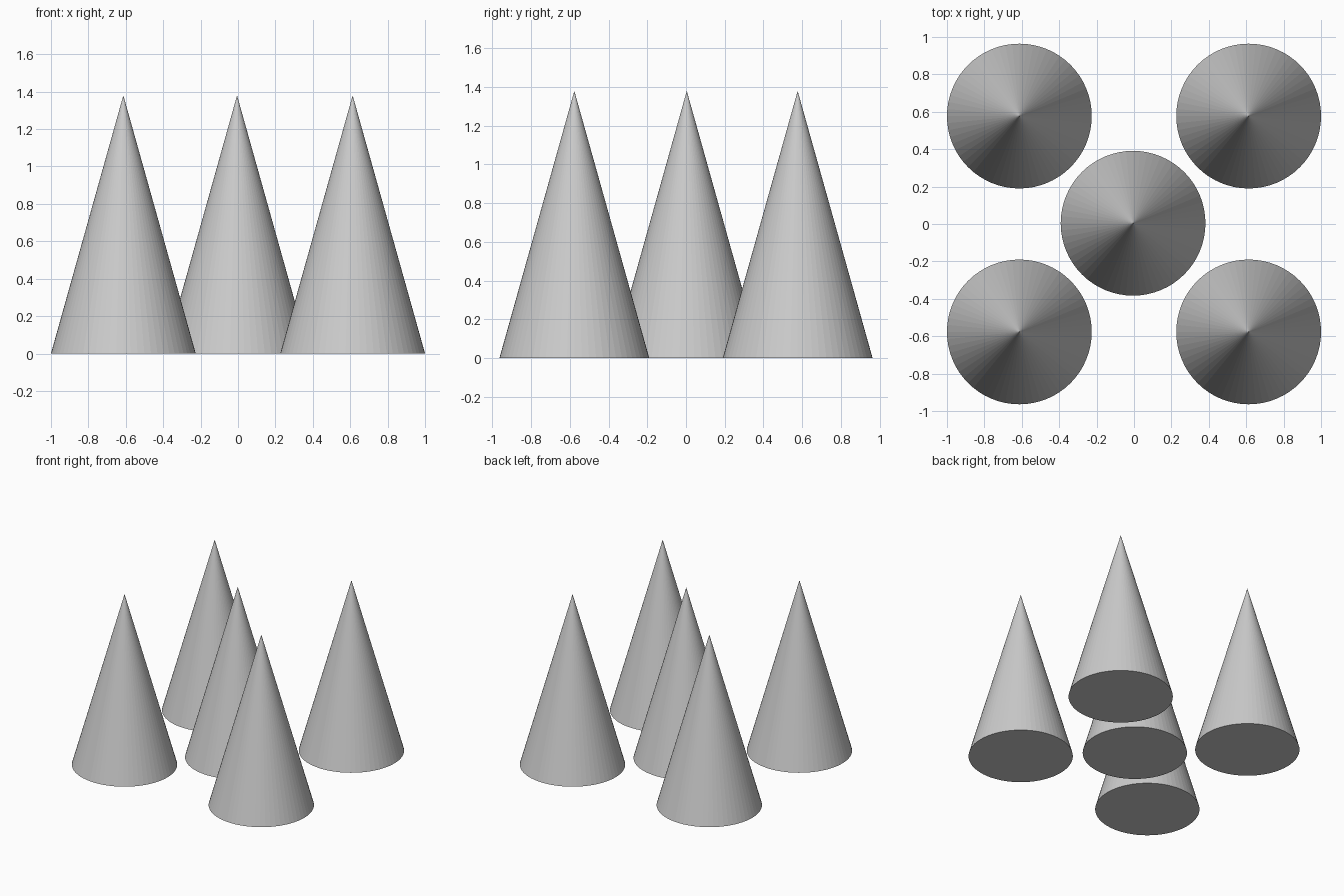
import bpy

cube = bpy.data.objects.get("Cube")
if cube:
    bpy.data.objects.remove(cube, do_unlink=True)

RADIUS, HEIGHT, SIDES = 0.387, 1.38, 64

# Single plain grey
grey = bpy.data.materials.new("light_grey")
grey.use_nodes = True
colour = (0.6, 0.6, 0.6, 1)
grey.diffuse_color = colour
grey.node_tree.nodes["Principled BSDF"].inputs["Base Color"].default_value = colour


def add_cone(name, x, y):
    bpy.ops.mesh.primitive_cone_add(vertices=SIDES, radius1=RADIUS, radius2=0,
                                    depth=HEIGHT, location=(x, y, HEIGHT / 2))
    cone = bpy.context.object
    cone.name = name
    cone.data.materials.append(grey)


# Four corner cones
for side, x in (("right", -0.613), ("left", 0.613)):
    for end, y in (("front", -0.577), ("back", 0.577)):
        add_cone(f"{end}_{side}_cone", x, y)

# Middle cone, a touch off centre
add_cone("middle_cone", -0.005, 0.004)
